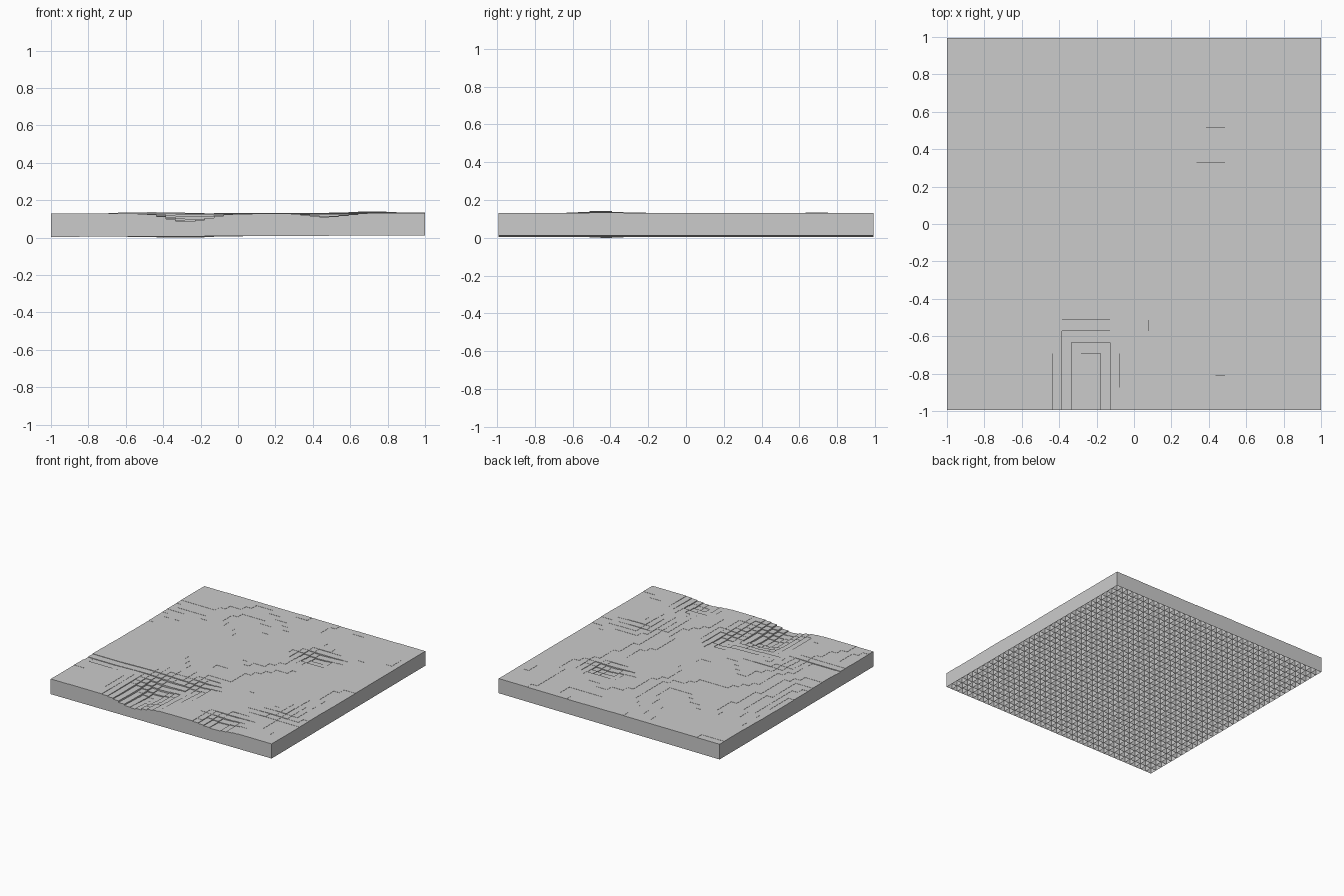
import bpy, bmesh, math
from mathutils import Vector, noise

if "Cube" in bpy.data.objects:
    bpy.data.objects.remove(bpy.data.objects["Cube"])

NX, NY = 39, 33              # terrain cells along x and y
HX, HY = 1.0, 0.994          # half extents
STEP = 0.0015                # height quantum of the terraces

# (x, y, radius x, radius y, height) for valleys and rises
FEATURES = [
    (-0.24, -0.74, 0.17, 0.20, -0.050),   # main valley
    (-0.28, -1.05, 0.13, 0.20, -0.034),   # valley mouth at the front edge
    (0.00, -0.52, 0.10, 0.14, -0.020),    # valley arm
    (0.48, -0.92, 0.13, 0.14, -0.022),    # small front gully
    (0.42, 0.42, 0.14, 0.09, -0.022),     # rear hollow
    (0.70, -0.45, 0.16, 0.14, 0.010),     # high spot
    (-0.45, -0.42, 0.25, 0.10, 0.006),    # bank above the valley
    (-0.85, -0.53, 0.35, 0.06, -0.008),   # shallow stream bed
    (-1.00, 0.10, 0.15, 0.40, -0.005),
]


def height(x, y):
    z = 0.132 + 0.001 * x
    z += 0.004 * noise.noise(Vector((x * 2.2, y * 2.2, 3.7)))
    for cx, cy, rx, ry, h in FEATURES:
        z += h * math.exp(-((x - cx) / rx) ** 2 - ((y - cy) / ry) ** 2)
    return max(0.045, round(z / STEP) * STEP)


def underside(x, y):
    dip = 0.007 * math.exp(-((x + 0.3) / 0.2) ** 2 - ((y + 0.42) / 0.12) ** 2)
    return max(0.0, 0.010 + 0.004 * x - dip)


# Each cell is a column with a flat cap, four walls and an open bottom
bm = bmesh.new()
dx, dy = 2 * HX / NX, 2 * HY / NY
for i in range(NX):
    for j in range(NY):
        x0, y0 = -HX + i * dx, -HY + j * dy
        cx, cy = x0 + dx / 2, y0 + dy / 2
        top, low = height(cx, cy), underside(cx, cy)
        ring = [(x0, y0), (x0 + dx, y0), (x0 + dx, y0 + dy), (x0, y0 + dy)]
        lo = [bm.verts.new((x, y, low)) for x, y in ring]
        hi = [bm.verts.new((x, y, top)) for x, y in ring]
        bm.faces.new(hi)
        for k in range(4):
            n = (k + 1) % 4
            bm.faces.new((lo[k], lo[n], hi[n], hi[k]))

# Lowest column edge rests on the ground
base = min(v.co.z for v in bm.verts)
for v in bm.verts:
    v.co.z -= base

mesh = bpy.data.meshes.new("terrain_slab")
bm.to_mesh(mesh)
bm.free()
terrain = bpy.data.objects.new("terrain_slab", mesh)
bpy.context.collection.objects.link(terrain)
